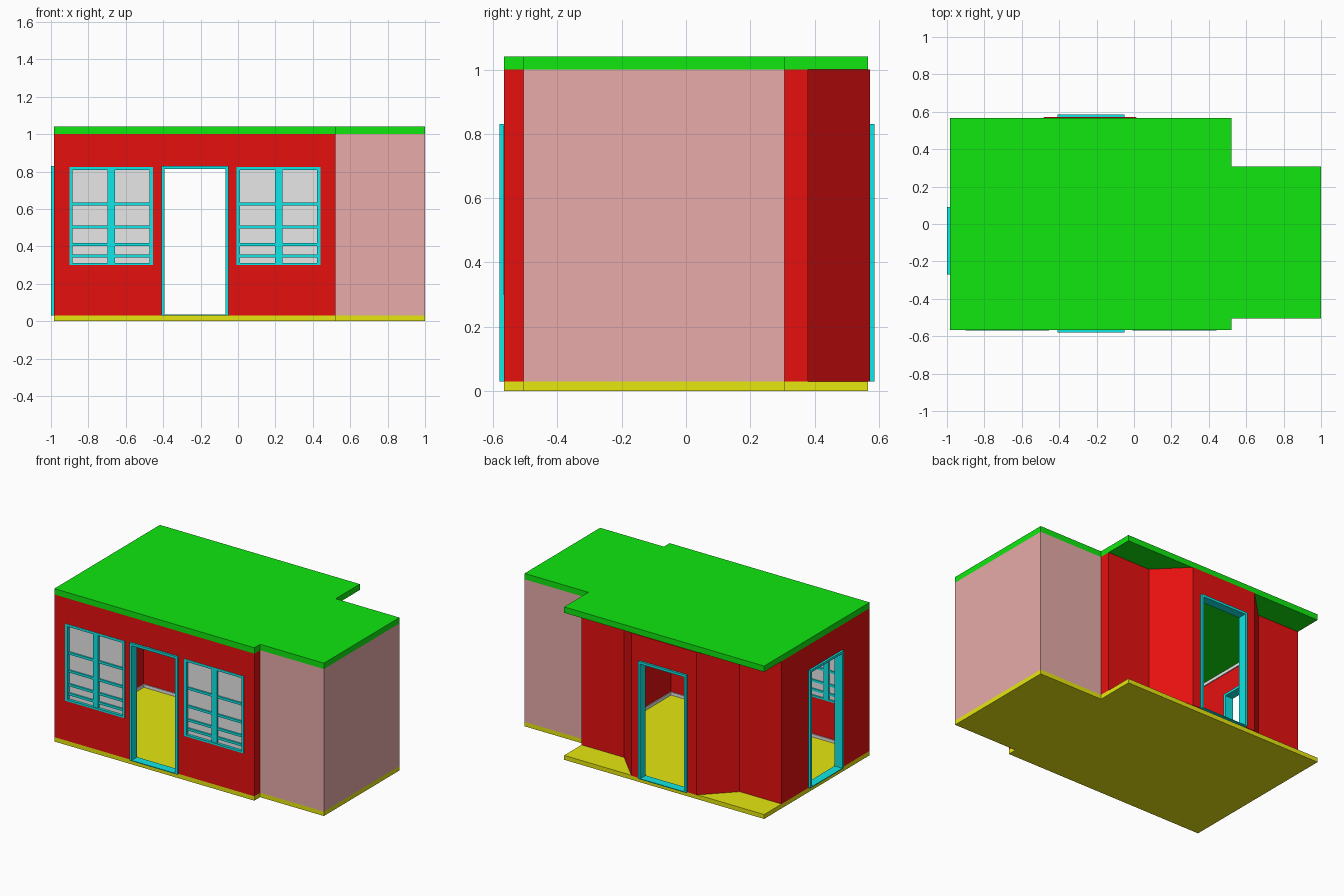
import bpy, bmesh
from math import pi
from mathutils import Matrix, Vector

if "Cube" in bpy.data.objects:
    bpy.data.objects.remove(bpy.data.objects["Cube"], do_unlink=True)


def material(name, rgb):
    m = bpy.data.materials.new(name)
    m.use_nodes = True
    m.diffuse_color = (*rgb, 1)
    m.node_tree.nodes["Principled BSDF"].inputs["Base Color"].default_value = (*rgb, 1)
    return m


RED = material("wall red", (0.8, 0.005, 0.005))
PINK = material("annex pink", (0.8, 0.41, 0.4))
GREEN = material("roof green", (0.005, 0.8, 0.005))
YELLOW = material("floor yellow", (0.8, 0.8, 0.005))
CYAN = material("frame cyan", (0.005, 0.8, 0.8))
PALE = material("pale grey", (0.8, 0.8, 0.8))

FLOOR, CEILING, TOP = 0.03, 1.0, 1.04
THICK = 0.03


def finish(name, bm, mat, matrix=None):
    bmesh.ops.recalc_face_normals(bm, faces=bm.faces)
    mesh = bpy.data.meshes.new(name)
    bm.to_mesh(mesh)
    bm.free()
    obj = bpy.data.objects.new(name, mesh)
    bpy.context.scene.collection.objects.link(obj)
    if mat:
        mesh.materials.append(mat)
    if matrix:
        obj.matrix_world = matrix
    return obj


def add_box(bm, x0, x1, y0, y1, z0, z1):
    size = Matrix.Diagonal((x1 - x0, y1 - y0, z1 - z0, 1))
    centre = Matrix.Translation(((x0 + x1) / 2, (y0 + y1) / 2, (z0 + z1) / 2))
    bmesh.ops.create_cube(bm, size=1, matrix=centre @ size)


def prism(name, outline, z0, z1, mat):
    bm = bmesh.new()
    face = bm.faces.new([bm.verts.new((x, y, z0)) for x, y in outline])
    top = bmesh.ops.extrude_face_region(bm, geom=[face])["geom"]
    bmesh.ops.translate(bm, vec=(0, 0, z1 - z0),
                        verts=[v for v in top if isinstance(v, bmesh.types.BMVert)])
    return finish(name, bm, mat)


def inset(outline, d):
    """Move a counter-clockwise outline inwards with mitred corners."""
    pts = [Vector(p) for p in outline]
    result = []
    for i, p in enumerate(pts):
        a = (p - pts[i - 1]).normalized()
        b = (pts[(i + 1) % len(pts)] - p).normalized()
        na, nb = Vector((-a.y, a.x)), Vector((-b.y, b.x))
        result.append(p + (na + nb) * d / (1 + na.dot(nb)))
    return result


def ring(name, outline, start, width, z0, z1, mat):
    bm = bmesh.new()
    loops = []
    for d, z in ((start, z0), (start, z1), (start + width, z1), (start + width, z0)):
        loops.append([bm.verts.new((p.x, p.y, z)) for p in inset(outline, d)])
    n = len(outline)
    for k in range(4):
        a, b = loops[k], loops[(k + 1) % 4]
        for i in range(n):
            j = (i + 1) % n
            bm.faces.new((a[i], a[j], b[j], b[i]))
    return finish(name, bm, mat)


# Floor and roof slabs share one stepped outline
L, M, R = -0.985, 0.52, 1.0
F, B = -0.567, 0.567
AF, AB = -0.505, 0.307
slab = [(L, F), (M, F), (M, AF), (R, AF), (R, AB), (M, AB), (M, B), (L, B)]
prism("floor_slab", slab, 0, FLOOR, YELLOW)
prism("roof_slab", slab, CEILING, TOP, GREEN)

# Main room with a splayed bay at the back
BAY, RECESS = 0.572, 0.38
room = [(L, F), (M, F), (M, RECESS), (0.2, RECESS), (0.01, BAY),
        (-0.48, BAY), (-0.67, RECESS), (L, RECESS)]
walls = ring("main_walls", room, 0, THICK, FLOOR, CEILING, RED)
skirting = ring("skirting", room, THICK, 0.006, FLOOR, FLOOR + 0.02, PALE)
ring("cornice", room, THICK, 0.006, CEILING - 0.02, CEILING, PALE)

# Annex walls, three sided
prism("annex_walls", [(M, AF), (R, AF), (R, AB), (M, AB), (M, AB - THICK),
                      (R - THICK, AB - THICK), (R - THICK, AF + THICK), (M, AF + THICK)],
      FLOOR, CEILING, PINK)


def cut(target, matrix, half, z0, z1):
    bm = bmesh.new()
    add_box(bm, -half, half, -0.1, 0.1, z0, z1)
    cutter = finish("cutter", bm, None, matrix)
    cutter.hide_render = True
    mod = target.modifiers.new("opening", "BOOLEAN")
    mod.operation, mod.solver, mod.object = "DIFFERENCE", "EXACT", cutter
    bpy.context.view_layer.objects.active = target
    bpy.ops.object.modifier_apply(modifier=mod.name)
    bpy.data.objects.remove(cutter, do_unlink=True)


def place(x, y, angle):
    return Matrix.Translation((x, y, 0)) @ Matrix.Rotation(angle, 4, "Z")


# Door openings with projecting frames; local -y points outdoors
DOOR_TOP, HALF, JAMB = 0.83, 0.18, 0.016
doors = {"front": (-0.23, F, 0), "back": (-0.23, BAY, pi), "side": (L, -0.09, -pi / 2)}
for side, spot in doors.items():
    m = place(*spot)
    cut(walls, m, HALF, FLOOR - 0.01, DOOR_TOP)
    cut(skirting, m, HALF, FLOOR - 0.01, DOOR_TOP)
    y0, y1 = -0.014, 0.045
    bm = bmesh.new()
    add_box(bm, -HALF, -HALF + JAMB, y0, y1, FLOOR, DOOR_TOP)
    add_box(bm, HALF - JAMB, HALF, y0, y1, FLOOR, DOOR_TOP)
    add_box(bm, -HALF + JAMB, HALF - JAMB, y0, y1, DOOR_TOP - JAMB, DOOR_TOP)
    add_box(bm, -HALF + JAMB, HALF - JAMB, y0, y1, FLOOR, FLOOR + 0.005)
    finish(side + "_door_frame", bm, CYAN, m)

# Paired casement windows in the front wall
SILL, HEAD, WIDE, EDGE = 0.3, 0.825, 0.224, 0.018
for side, x in (("right", -0.678), ("left", 0.217)):
    m = place(x, F, 0)
    cut(walls, m, WIDE, SILL, HEAD)
    bm = bmesh.new()
    for s in (-1, 1):
        a, b = sorted((s * WIDE, s * (WIDE - EDGE)))
        add_box(bm, a, b, -0.002, THICK, SILL, HEAD)
    inner = WIDE - EDGE
    add_box(bm, -inner, inner, -0.002, THICK, HEAD - 0.016, HEAD)
    add_box(bm, -inner, inner, -0.002, THICK, SILL, SILL + 0.012)
    add_box(bm, -0.02, 0.02, 0.003, THICK, SILL + 0.012, HEAD - 0.016)
    for z in (0.348, 0.41, 0.503, 0.626):
        add_box(bm, -inner, inner, 0.006, THICK - 0.003, z - 0.008, z + 0.008)
    finish(side + "_window_frame", bm, CYAN, m)
    bm = bmesh.new()
    add_box(bm, -inner, inner, 0.016, 0.021, SILL + 0.01, HEAD - 0.014)
    finish(side + "_window_glass", bm, PALE, m)
